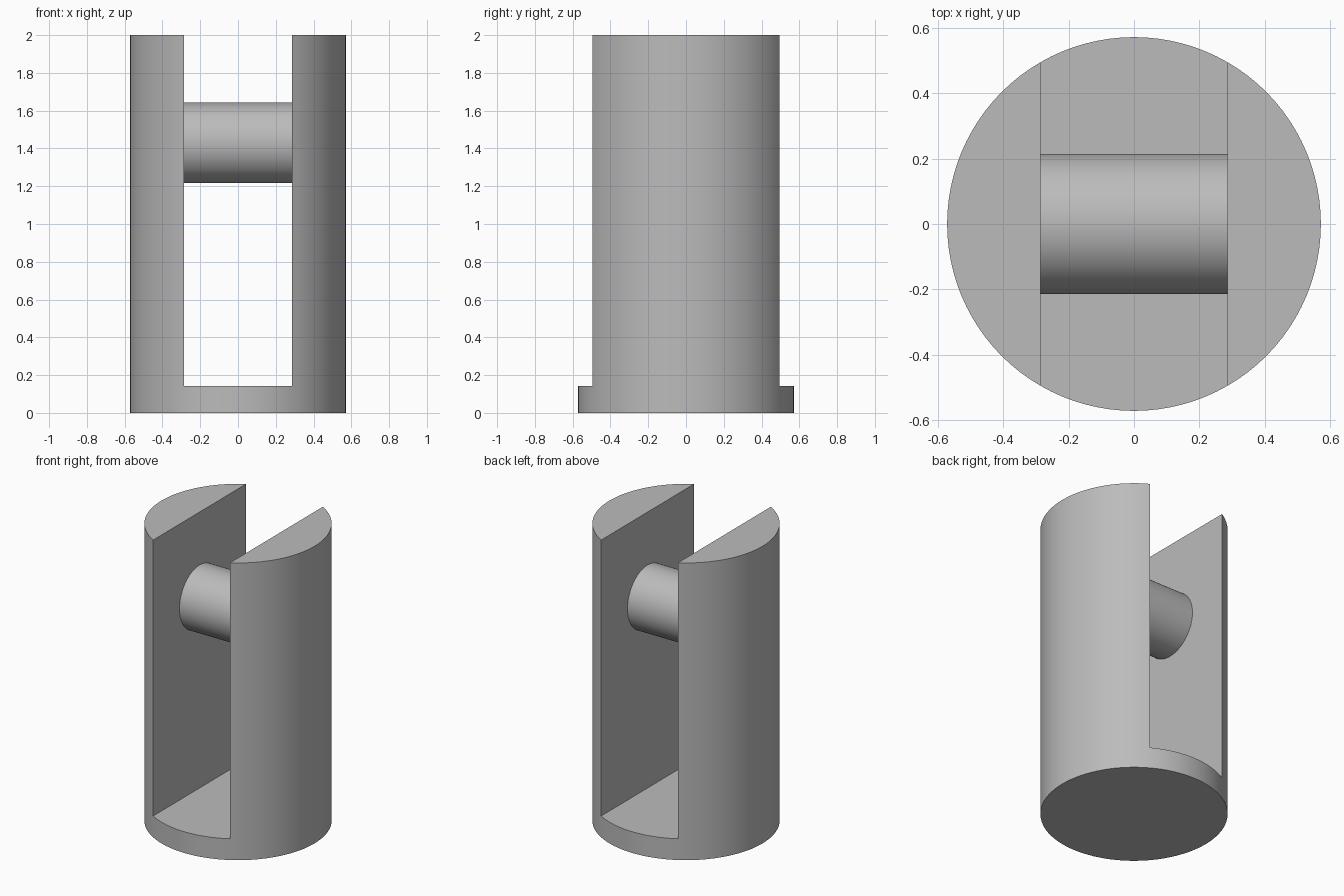
import bpy
import math

cube = bpy.data.objects.get("Cube")
if cube:
    bpy.data.objects.remove(cube, do_unlink=True)

RADIUS = 0.571
HEIGHT = 2.0
SLOT_HALF = 0.286
FLOOR = 0.143
PIN_RADIUS = 0.214
PIN_Z = 1.43

# Single grey material
grey = bpy.data.materials.new("grey")
grey.use_nodes = True
colour = (0.5, 0.5, 0.5, 1)
grey.diffuse_color = colour
grey.node_tree.nodes["Principled BSDF"].inputs["Base Color"].default_value = colour


def cylinder(name, radius, depth, location, rotation=(0, 0, 0), sides=96):
    bpy.ops.mesh.primitive_cylinder_add(
        vertices=sides, radius=radius, depth=depth,
        location=location, rotation=rotation)
    obj = bpy.context.object
    obj.name = name
    obj.data.materials.append(grey)
    return obj


# Round fork body
body = cylinder("fork_body", RADIUS, HEIGHT, (0, 0, HEIGHT / 2))

# Slot cutter, open at the top and both ends
slot_height = HEIGHT
bpy.ops.mesh.primitive_cube_add(size=1, location=(0, 0, FLOOR + slot_height / 2))
cutter = bpy.context.object
cutter.name = "slot_cutter"
cutter.scale = (2 * SLOT_HALF, 3 * RADIUS, slot_height)
cutter.data.materials.append(grey)
bpy.context.view_layer.update()

# Cut the slot and discard the cutter
slot = body.modifiers.new("slot", "BOOLEAN")
slot.operation = "DIFFERENCE"
slot.solver = "EXACT"
slot.object = cutter
bpy.ops.object.select_all(action="DESELECT")
body.select_set(True)
bpy.context.view_layer.objects.active = body
bpy.ops.object.modifier_apply(modifier=slot.name)
bpy.data.objects.remove(cutter, do_unlink=True)

# Cross pin, seated slightly into both walls
pin = cylinder("cross_pin", PIN_RADIUS, 2 * SLOT_HALF + 0.02,
               (0, 0, PIN_Z), (0, math.pi / 2, 0), 64)

# Smooth round sides with sharp rims
for obj in (body, pin):
    bpy.ops.object.select_all(action="DESELECT")
    obj.select_set(True)
    bpy.context.view_layer.objects.active = obj
    bpy.ops.object.shade_smooth_by_angle(angle=math.radians(30))
